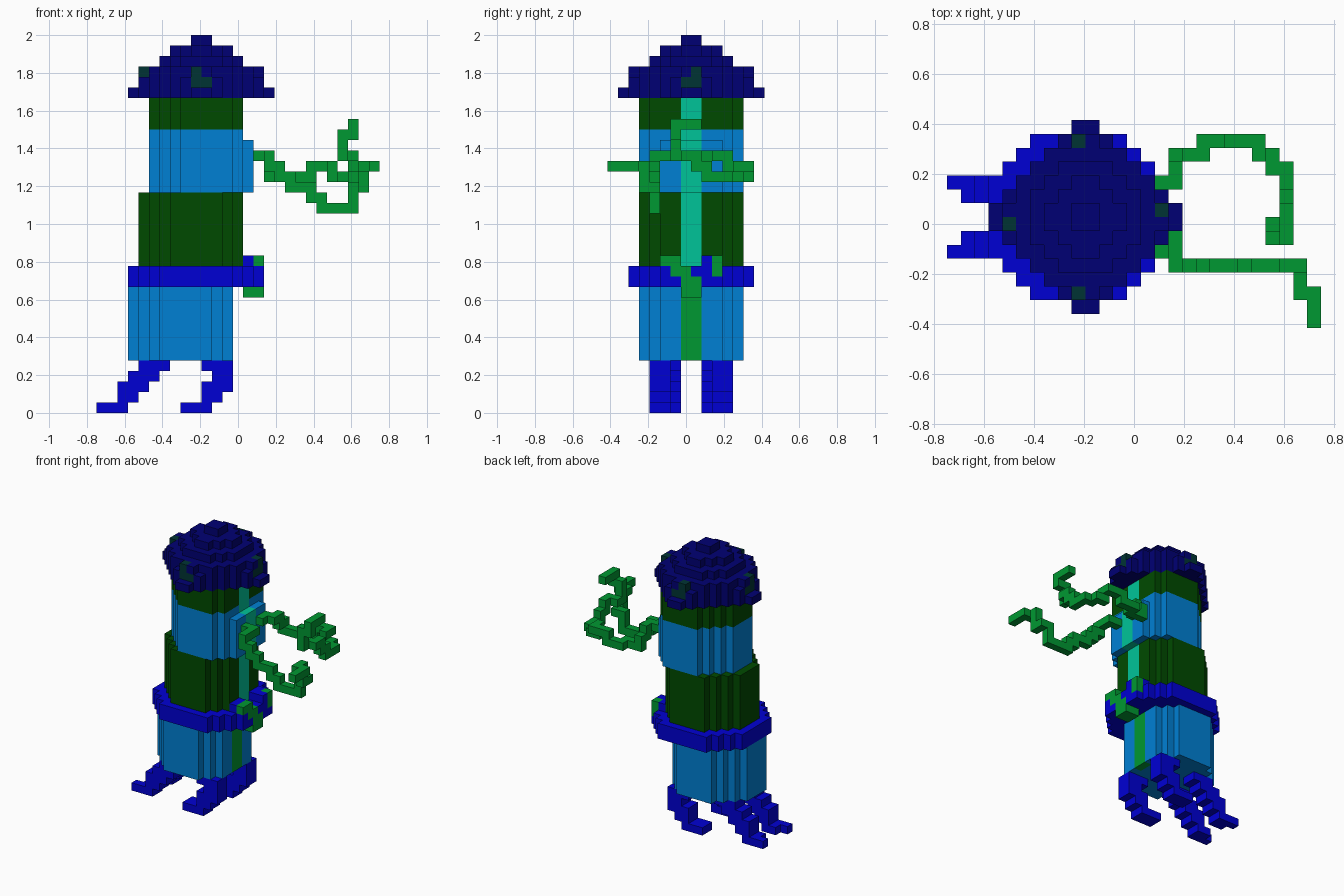
import bpy, bmesh

old = bpy.data.objects.get("Cube")
if old:
    bpy.data.objects.remove(old, do_unlink=True)

U = 1 / 18            # cube size
OX, OY = -0.75, -7.5 * U


def lin(c):
    c /= 255
    return c / 12.92 if c <= 0.04045 else ((c + 0.055) / 1.055) ** 2.4


def material(name, rgb):
    m = bpy.data.materials.new(name)
    col = [lin(c) for c in rgb] + [1]
    m.use_nodes = True
    m.diffuse_color = col
    m.node_tree.nodes["Principled BSDF"].inputs["Base Color"].default_value = col
    return m


SKY = material("sky blue", (0, 128, 212))
FOREST = material("forest green", (0, 74, 0))
NAVY = material("navy", (0, 0, 116))
BLUE = material("bright blue", (0, 0, 212))
GREEN = material("leaf green", (0, 152, 50))
MINT = material("mint", (0, 196, 152))
TEAL = material("dark teal", (0, 52, 52))

# Corner offsets of each cube side, by outward direction
SIDES = {
    (1, 0, 0): ((1, 0, 0), (1, 1, 0), (1, 1, 1), (1, 0, 1)),
    (-1, 0, 0): ((0, 0, 0), (0, 0, 1), (0, 1, 1), (0, 1, 0)),
    (0, 1, 0): ((0, 1, 0), (0, 1, 1), (1, 1, 1), (1, 1, 0)),
    (0, -1, 0): ((0, 0, 0), (1, 0, 0), (1, 0, 1), (0, 0, 1)),
    (0, 0, 1): ((0, 0, 1), (1, 0, 1), (1, 1, 1), (0, 1, 1)),
    (0, 0, -1): ((0, 0, 0), (0, 1, 0), (1, 1, 0), (1, 0, 0)),
}


def build(name, cells):
    """Skin a dict of cells {(i, j, k): material} with outer faces only."""
    mats = list(dict.fromkeys(cells.values()))
    bm = bmesh.new()
    verts = {}
    for (i, j, k), mat in cells.items():
        for d, corners in SIDES.items():
            if (i + d[0], j + d[1], k + d[2]) in cells:
                continue
            loop = []
            for a, b, c in corners:
                key = (i + a, j + b, k + c)
                if key not in verts:
                    verts[key] = bm.verts.new((OX + key[0] * U, OY + key[1] * U, key[2] * U))
                loop.append(verts[key])
            bm.faces.new(loop).material_index = mats.index(mat)
    mesh = bpy.data.meshes.new(name)
    bm.to_mesh(mesh)
    bm.free()
    for m in mats:
        mesh.materials.append(m)
    obj = bpy.data.objects.new(name, mesh)
    bpy.context.collection.objects.link(obj)
    return obj


def box(i, j, k, mat):
    return {(a, b, c): mat for a in range(*i) for b in range(*j) for c in range(*k)}


def disc(i0, halves, k, mat):
    """Stepped disc from column i0 on; halves lists each column's half width."""
    cells = {}
    for n, h in enumerate(halves):
        cells.update(box((i0 + n, i0 + n + 1), (8 - h, 8 + h), k, mat))
    return cells


def path(points, mat):
    """Chain of cubes through waypoints, one axis at a time."""
    p = list(points[0])
    cells = {tuple(p): mat}
    for q in points[1:]:
        for ax in range(3):
            while p[ax] != q[ax]:
                p[ax] += 1 if q[ax] > p[ax] else -1
                cells[tuple(p)] = mat
    return cells


# Cross-section of the body, narrower at the tail side
BODY = (2, 3, 4, 5, 5, 5, 5, 5, 4, 3)

# Lower body with a green front stripe
cells = disc(3, BODY, (5, 12), SKY)
cells.update(box((12, 13), (7, 9), (5, 12), GREEN))
build("lower_body", cells)

# Middle body with a mint front stripe
cells = disc(4, BODY, (14, 21), FOREST)
cells.update(box((13, 14), (7, 9), (14, 21), MINT))
build("middle_body", cells)

# Upper body and neck; the front row stops below the neck
cells = disc(5, BODY, (21, 26), SKY)
cells.update(disc(5, BODY[:-1], (26, 27), SKY))
cells.update(disc(5, BODY[:-1], (27, 30), FOREST))
cells.update(box((14, 15), (7, 9), (21, 26), MINT))
cells.update(box((13, 14), (7, 9), (26, 30), MINT))
build("upper_body", cells)

# Belt, one cube longer than wide
cells = disc(3, (3, 4, 5, 6, 6, 6, 6, 6, 6, 6, 5, 4, 3), (12, 14), BLUE)
cells.update(box((14, 15), (5, 7), (14, 15), BLUE))
cells.update(box((14, 15), (9, 11), (14, 15), BLUE))
cells.update(box((15, 16), (9, 10), (14, 15), BLUE))
# Knot and hanging end on the belt
cells.update(box((15, 16), (5, 7), (14, 15), GREEN))
cells.update(box((15, 16), (6, 8), (13, 14), GREEN))
cells.update(box((15, 16), (7, 9), (12, 13), GREEN))
cells.update(box((14, 16), (7, 9), (11, 12), GREEN))
cells.update(box((15, 16), (10, 11), (13, 15), GREEN))
build("belt", cells)

# Hat: stepped dome over a brim with four pointed tabs
cells = {}
for k0, k1, halves in ((30, 33, (3, 4, 5, 5, 5)), (33, 34, (2, 3, 4, 4)),
                       (34, 35, (1, 2, 3)), (35, 36, (1,))):
    cells.update(disc(10 - len(halves), halves + halves[::-1], (k0, k1), NAVY))
for k, reach, half in ((30, 7, 1), (30, 6, 2), (31, 6, 2), (32, 6, 1)):
    cells.update(box((10 - reach, 10 + reach), (8 - half, 8 + half), (k, k + 1), NAVY))
    cells.update(box((10 - half, 10 + half), (8 - reach, 8 + reach), (k, k + 1), NAVY))
# L-shaped spots on the four sides
for j in (2, 13):
    cells.update(box((9, 11), (j, j + 1), (31, 32), TEAL))
    cells[(9, j, 32)] = TEAL
for i, top in ((15, 8), (4, 7)):
    cells.update(box((i, i + 1), (7, 9), (31, 32), TEAL))
    cells[(i, top, 32)] = TEAL
build("hat", cells)

# Legs: x range of each layer from the foot up
back = ((1, 3), (2, 4), (2, 5), (3, 6), (4, 7))
front = ((8, 11), (10, 12), (10, 13), (11, 13), (10, 13))
for name, layers, j in (("back_right_leg", back, 5), ("back_left_leg", back, 9),
                        ("front_right_leg", front, 4), ("front_left_leg", front, 10)):
    cells = {}
    for k, span in enumerate(layers):
        cells.update(box(span, (j, j + 2), (k, k + 1), BLUE))
    if layers is back:  # single toe on the outer side
        cells[(0, 5 if j == 5 else 10, 0)] = BLUE
    build(name, cells)

# Winding arms
build("right_arm", path([
    (15, 6, 24), (16, 5, 24), (16, 4, 23), (17, 4, 22), (18, 4, 21), (19, 4, 21),
    (20, 4, 20), (21, 4, 19), (24, 4, 19), (24, 4, 21), (25, 4, 21), (25, 3, 21),
    (25, 3, 23), (25, 2, 23), (26, 2, 23), (26, 0, 23)], GREEN))
build("left_arm", path([
    (15, 9, 24), (15, 10, 24), (16, 10, 24), (16, 11, 23), (16, 12, 22), (18, 12, 22),
    (18, 13, 22), (20, 13, 22), (20, 13, 23), (22, 13, 23), (22, 12, 22), (23, 12, 22),
    (23, 11, 22), (24, 11, 22), (24, 10, 22), (24, 9, 23), (24, 8, 24), (24, 7, 24),
    (23, 7, 24), (23, 6, 24), (23, 6, 26), (24, 6, 26), (24, 6, 27), (24, 8, 27)], GREEN))
